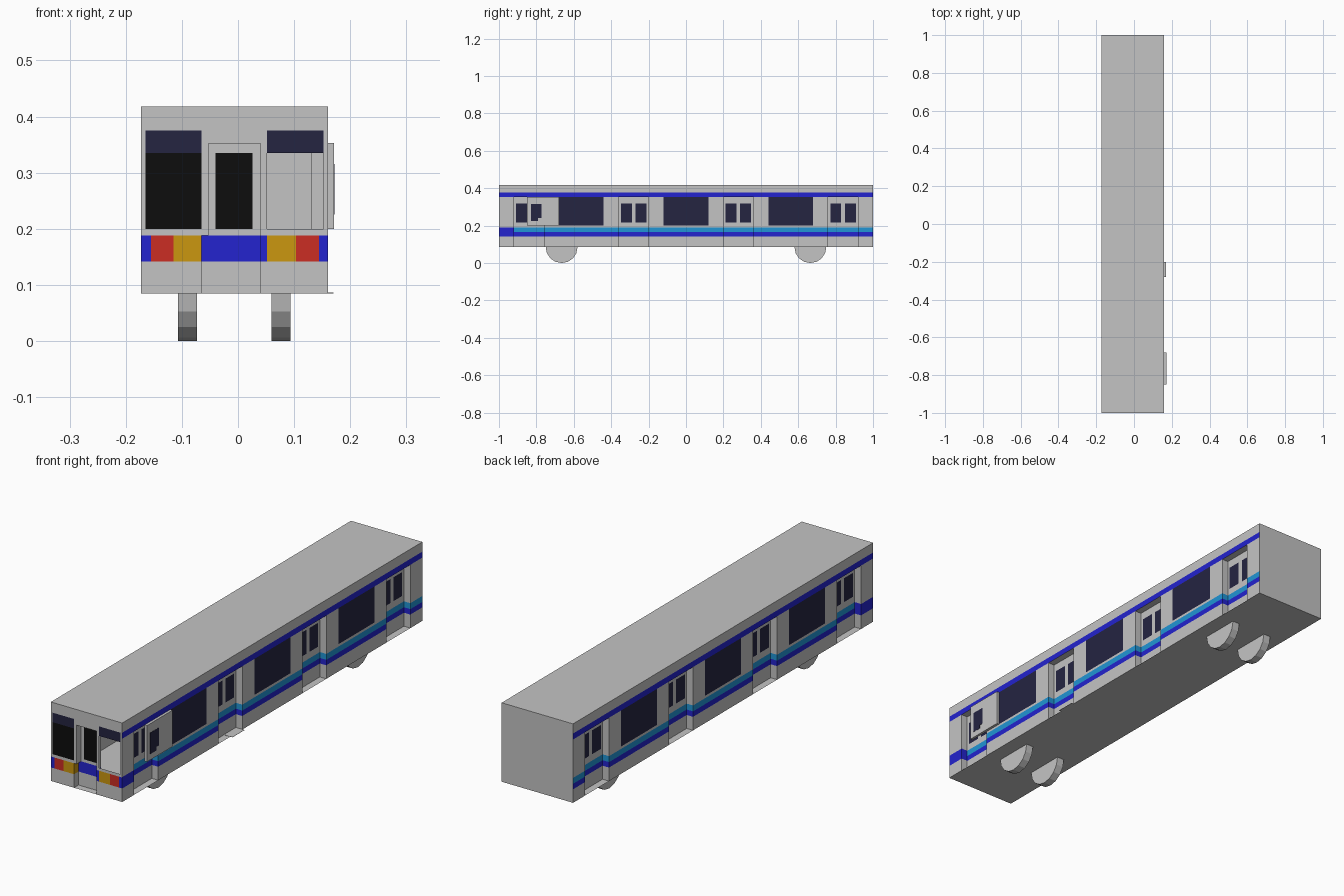
import bpy, bmesh, math
from mathutils import Vector

if "Cube" in bpy.data.objects:
    bpy.data.objects.remove(bpy.data.objects["Cube"])

XL, XR, ZB, ZT = -0.173, 0.16, 0.085, 0.418
DEEP = 0.03          # door recess depth
COLOURS = {
    "light_grey": (0.55, 0.55, 0.55), "blue": (0.017, 0.017, 0.62),
    "navy_glass": (0.018, 0.018, 0.053), "cyan": (0.015, 0.30, 0.66),
    "red": (0.60, 0.026, 0.017), "amber": (0.60, 0.31, 0.005),
    "black": (0.004, 0.004, 0.004)}
NAMES = list(COLOURS)
MATS = []
for n, c in COLOURS.items():
    m = bpy.data.materials.new(n)
    m.diffuse_color = (*c, 1)
    m.use_nodes = True
    m.node_tree.nodes["Principled BSDF"].inputs["Base Color"].default_value = m.diffuse_color
    MATS.append(m)


def finish(name, bm):
    bmesh.ops.remove_doubles(bm, verts=bm.verts, dist=1e-5)
    me = bpy.data.meshes.new(name)
    bm.to_mesh(me)
    bm.free()
    for m in MATS:
        me.materials.append(m)
    ob = bpy.data.objects.new(name, me)
    bpy.context.collection.objects.link(ob)
    return ob


def face(bm, pts, normal, colour):
    f = bm.faces.new([bm.verts.new(p) for p in pts])
    f.normal_update()
    if f.normal.dot(normal) < 0:
        f.normal_flip()
    f.material_index = NAMES.index(colour)


def panel(name, us, zs, place, depth, colour):
    """Wall split into cells; each cell has a depth (None = open) and a colour."""
    bm = bmesh.new()
    us, zs = sorted(set(us)), sorted(set(zs))
    out = place(0, 0, 0) - place(0, 0, 1)
    along, up = place(1, 0, 0) - place(0, 0, 0), Vector((0, 0, 1))
    mid = lambda a, i: (a[i] + a[i + 1]) / 2
    for i in range(len(us) - 1):
        for j in range(len(zs) - 1):
            u, z = mid(us, i), mid(zs, j)
            u0, u1, z0, z1 = us[i], us[i + 1], zs[j], zs[j + 1]
            d = depth(u, z)
            if d is None:
                continue
            face(bm, [place(*p, d) for p in ((u0, z0), (u1, z0), (u1, z1), (u0, z1))],
                 out, colour(u, z))
            # recess walls towards the next cell along and the next cell up
            if i < len(us) - 2:
                e = depth(mid(us, i + 1), z)
                if e is not None and e != d:
                    face(bm, [place(u1, z0, d), place(u1, z1, d), place(u1, z1, e), place(u1, z0, e)],
                         along * (e - d), colour(u, z) if z < 0.19 else "light_grey")
            if j < len(zs) - 2:
                e = depth(u, mid(zs, j + 1))
                if e is not None and e != d:
                    face(bm, [place(u0, z1, d), place(u1, z1, d), place(u1, z1, e), place(u0, z1, e)],
                         up * (e - d), "light_grey")
    return finish(name, bm)


def inside(u, z, rects):
    return any(a < u < b and c < z < d for a, b, c, d in rects)


# Long sides: four recessed doors, three large windows, stripes
doors = [(s, s + 0.16, ZB, 0.352) for s in (-0.92, -0.36, 0.20, 0.76)]
glass = [(c - 0.12, c + 0.12, 0.2, 0.352) for c in (-0.56, 0, 0.56)]
for a, b, _, _ in doors:
    glass += [(a + 0.012, a + 0.07, 0.217, 0.318), (a + 0.09, a + 0.148, 0.217, 0.318)]


def side_colour(u, z):
    if inside(u, z, glass):
        return "navy_glass"
    if 0.352 < z < 0.377 or 0.142 < z < 0.165:
        return "blue"
    if 0.165 < z < 0.19:
        return "cyan" if u > -0.92 else "blue"
    return "light_grey"


side_u = [-1, 1] + [v for r in doors + glass for v in r[:2]]
side_z = [ZB, 0.142, 0.165, 0.19, 0.2, 0.217, 0.318, 0.352, 0.377, ZT]
for name, x, s in (("right_side", XR, 1), ("left_side", XL, -1)):
    panel(name, side_u, side_z, lambda u, z, d: Vector((x - s * d, u, z)),
          lambda u, z: DEEP if inside(u, z, doors) else 0, side_colour)

# Front: recessed door, one glazed window, one open window, coloured band
front_door = [(-0.053, 0.04, 0.188, 0.352), (-0.065, 0.04, ZB, 0.188)]
open_window = [(0.052, 0.152, 0.2, 0.335)]
black = [(-0.165, -0.065, 0.2, 0.335), (-0.04, 0.026, 0.2, 0.335)]
visors = [(-0.165, -0.065, 0.335, 0.375), (0.052, 0.152, 0.335, 0.375)]


def front_colour(u, z):
    if 0.142 < z < 0.188:
        if -0.155 < u < -0.115 or 0.103 < u < 0.144:
            return "red"
        if -0.115 < u < -0.065 or 0.052 < u < 0.103:
            return "amber"
        return "blue"
    if inside(u, z, black):
        return "black"
    return "navy_glass" if inside(u, z, visors) else "light_grey"


front_rects = front_door + open_window + black + visors
panel("front_end", [XL, XR, -0.155, -0.115, 0.103, 0.144] + [v for r in front_rects for v in r[:2]],
      [ZB, 0.142, 0.188, 0.2, 0.335, 0.352, 0.375, ZT],
      lambda u, z, d: Vector((u, d - 1, z)),
      lambda u, z: None if inside(u, z, open_window) else DEEP if inside(u, z, front_door) else 0,
      front_colour)

# Back end, roof and floor
panel("back_end", [XL, XR], [ZB, ZT], lambda u, z, d: Vector((u, 1 - d, z)),
      lambda u, z: 0, lambda u, z: "light_grey")
for name, z, n in (("roof", ZT, 1), ("floor", ZB, -1)):
    bm = bmesh.new()
    face(bm, [(XL, -1, z), (XR, -1, z), (XR, 1, z), (XL, 1, z)], Vector((0, 0, n)), "light_grey")
    finish(name, bm)


def box(name, lo, hi, colour):
    bm = bmesh.new()
    bmesh.ops.create_cube(bm, size=1)
    for v in bm.verts:
        v.co = [(lo[k] + hi[k]) / 2 + v.co[k] * (hi[k] - lo[k]) for k in range(3)]
    for f in bm.faces:
        f.material_index = NAMES.index(colour)
    finish(name, bm)


# Side panel by the cab door with its small window, and a thin door step
box("cab_side_panel", (XR, -0.85, 0.2), (0.171, -0.68, 0.353), "light_grey")
box("cab_side_glass", (0.1705, -0.83, 0.225), (0.172, -0.79, 0.315), "navy_glass")
box("cab_side_glass_corner", (0.1705, -0.79, 0.24), (0.172, -0.772, 0.315), "navy_glass")
box("door_step", (0.13, -0.28, ZB), (0.17, -0.2, ZB + 0.001), "light_grey")

# Wheels: half discs of a sixteen-sided cylinder hanging under the floor
for y in (-0.665, 0.665):
    for x0, x1 in ((-0.107, -0.073), (0.06, 0.094)):
        bm = bmesh.new()
        ring = [(y + 0.085 * math.cos(k * math.pi / 8), ZB - 0.085 * math.sin(k * math.pi / 8))
                for k in range(9)]
        for x, n in ((x0, -1), (x1, 1)):
            face(bm, [(x, a, b) for a, b in ring], Vector((n, 0, 0)), "light_grey")
        for (a, b), (c, d) in zip(ring, ring[1:]):
            face(bm, [(x0, a, b), (x1, a, b), (x1, c, d), (x0, c, d)],
                 Vector((0, (a + c) / 2 - y, (b + d) / 2 - ZB)), "light_grey")
        finish("wheel", bm)
